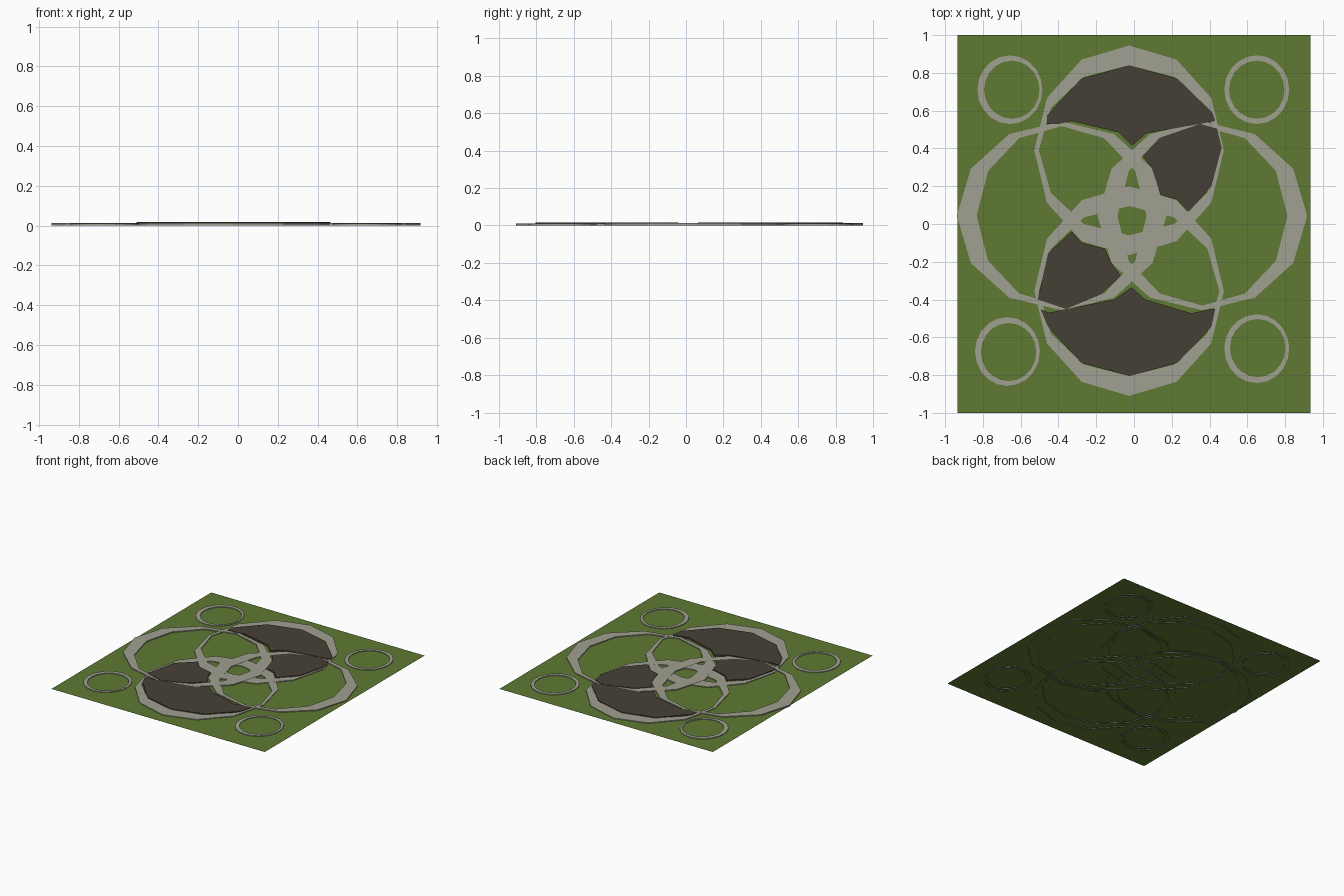
import bpy, bmesh, math

if "Cube" in bpy.data.objects:
    bpy.data.objects.remove(bpy.data.objects["Cube"])


def material(name, rgb):
    m = bpy.data.materials.new(name)
    m.diffuse_color = (*rgb, 1)
    m.use_nodes = True
    m.node_tree.nodes["Principled BSDF"].inputs["Base Color"].default_value = m.diffuse_color
    return m


GRASS = material("grass_green", (0.112, 0.195, 0.032))
STONE = material("path_stone", (0.355, 0.352, 0.287))
SOIL = material("dark_soil", (0.061, 0.051, 0.036))
LAWN_Z = 0.006


def finish(name, bm, mat):
    bmesh.ops.recalc_face_normals(bm, faces=bm.faces)
    # make sure horizontal faces look up
    me = bpy.data.meshes.new(name)
    bm.to_mesh(me)
    bm.free()
    me.materials.append(mat)
    ob = bpy.data.objects.new(name, me)
    bpy.context.collection.objects.link(ob)
    return ob


def loop(bm, cx, cy, rx, ry, n, z, turn=0.0):
    return [bm.verts.new((cx + rx * math.cos(turn + 2 * math.pi * i / n),
                          cy + ry * math.sin(turn + 2 * math.pi * i / n), z))
            for i in range(n)]


def ring(name, cx, cy, outer, inner, n, top, shift=(0, 0)):
    """Flat path ring with side walls and no underside."""
    bm = bmesh.new()
    ix, iy = cx + shift[0], cy + shift[1]
    loops = [loop(bm, cx, cy, *outer, n, 0), loop(bm, cx, cy, *outer, n, top),
             loop(bm, ix, iy, *inner, n, top), loop(bm, ix, iy, *inner, n, 0)]
    for a, b in zip(loops, loops[1:]):
        for i in range(n):
            j = (i + 1) % n
            bm.faces.new((a[i], a[j], b[j], b[i]))
    return finish(name, bm, STONE)


def bed(name, pts, bottom=0.004, top=0.017):
    """Raised planting bed from a plan outline, open below."""
    bm = bmesh.new()
    lo = [bm.verts.new((x, y, bottom)) for x, y in pts]
    hi = [bm.verts.new((x, y, top)) for x, y in pts]
    cap = bm.faces.new(hi)
    for i in range(len(pts)):
        j = (i + 1) % len(pts)
        bm.faces.new((lo[i], lo[j], hi[j], hi[i]))
    bmesh.ops.triangulate(bm, faces=[cap])
    return finish(name, bm, SOIL)


# lawn sheet
bm = bmesh.new()
bm.faces.new([bm.verts.new((x, y, LAWN_Z)) for x, y in
              ((-0.935, -1), (0.935, -1), (0.935, 1), (-0.935, 1))])
finish("lawn", bm, GRASS)

# four large interlocking twelve-sided paths
ring("path_back", -0.026, 0.39, (0.502, 0.555), (0.478, 0.45), 12, 0.0122)
ring("path_front", -0.026, -0.355, (0.502, 0.555), (0.478, 0.45), 12, 0.0118)
ring("path_left", -0.383, 0.043, (0.555, 0.5), (0.45, 0.475), 12, 0.0135)
ring("path_right", 0.362, 0.043, (0.555, 0.5), (0.45, 0.475), 12, 0.0131)

# four small corner rings
for name, x, y, sx, sy in (("back_left", -0.657, 0.711, 0.01, 0.0),
                           ("back_right", 0.65, 0.711, 0.0, 0.0),
                           ("front_left", -0.67, -0.675, 0.006, -0.003),
                           ("front_right", 0.65, -0.66, 0.005, 0.003)):
    ring("corner_ring_" + name, x, y, (0.172, 0.182), (0.147, 0.154), 20,
         0.0115, (sx, sy))

# dark planting beds between the paths
bed("bed_back", [(-.46, .53), (-.46, .575), (-.28, .77), (-.024, .84), (.23, .77),
                 (.415, .59), (.43, .545), (.35, .53), (.065, .48), (-.01, .415),
                 (-.08, .485), (-.33, .545), (-.395, .53)])
bed("bed_back_side", [(.35, .53), (.44, .505), (.464, .405), (.41, .2), (.29, .065),
                      (.225, .13), (.14, .155), (.095, .295), (.045, .36), (.135, .456)])
bed("bed_front", [(-.495, -.45), (-.455, -.545), (-.28, -.735), (-.024, -.805), (.23, -.735),
                  (.41, -.545), (.43, -.45), (.38, -.455), (.305, -.473), (.06, -.4),
                  (-.013, -.335), (-.105, -.4), (-.36, -.45), (-.45, -.47)])
bed("bed_front_side", [(-.33, -.04), (-.275, -.1), (-.155, -.13), (-.12, -.205), (-.07, -.275),
                       (-.18, -.375), (-.36, -.45), (-.51, -.4), (-.455, -.155)])
